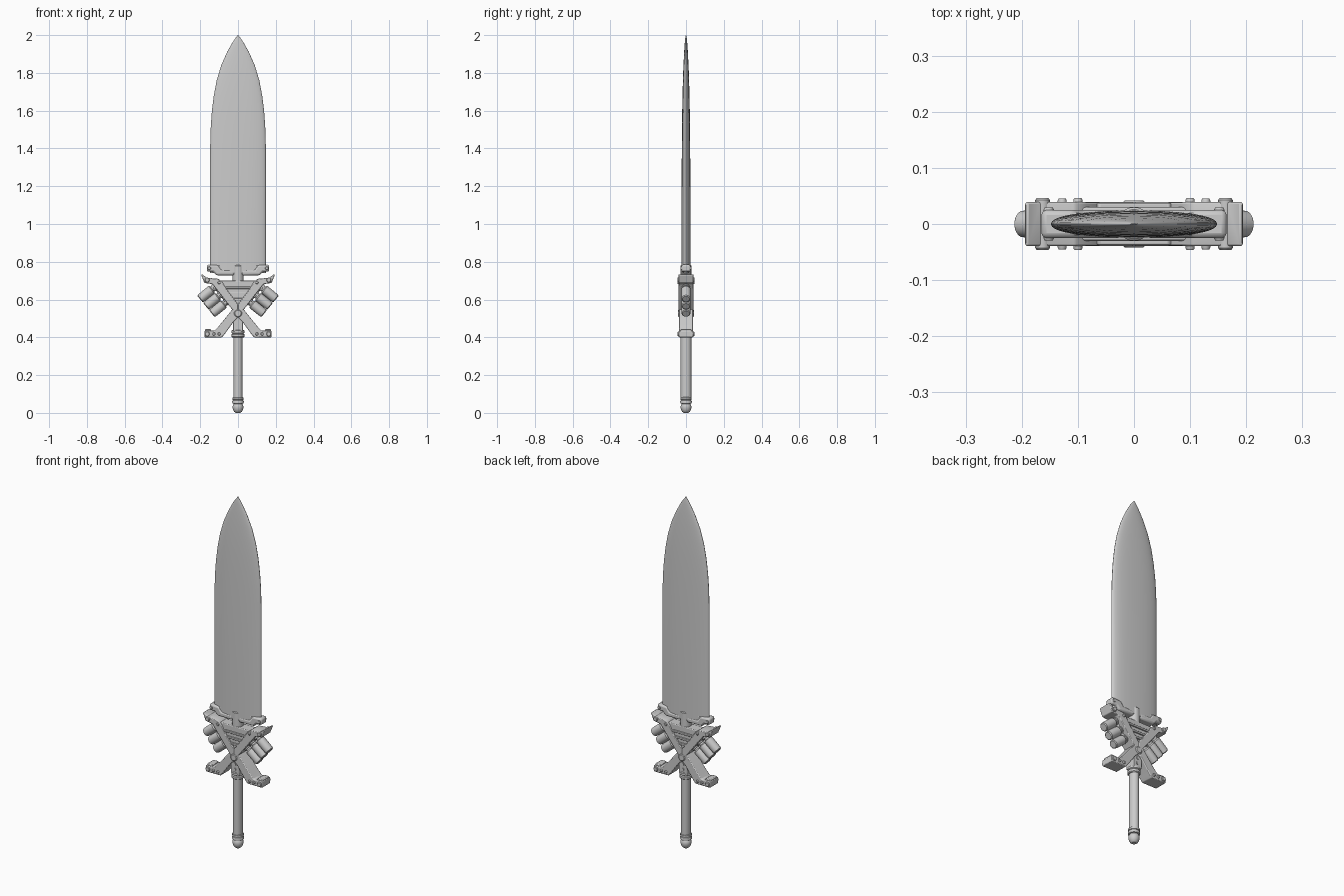
import bpy, bmesh, math
from mathutils import Vector

if "Cube" in bpy.data.objects:
    bpy.data.objects.remove(bpy.data.objects["Cube"])


def finish(name, bm, bevel=0.0, smooth=True):
    bmesh.ops.recalc_face_normals(bm, faces=bm.faces)
    me = bpy.data.meshes.new(name)
    bm.to_mesh(me)
    bm.free()
    ob = bpy.data.objects.new(name, me)
    bpy.context.collection.objects.link(ob)
    if bevel:
        mod = ob.modifiers.new("bevel", 'BEVEL')
        mod.width, mod.segments, mod.limit_method = bevel, 2, 'ANGLE'
    if smooth:
        bpy.ops.object.select_all(action='DESELECT')
        bpy.context.view_layer.objects.active = ob
        ob.select_set(True)
        bpy.ops.object.shade_smooth_by_angle(angle=math.radians(35))
    return ob


def plate(name, pts, half_y, bevel=0.004):
    """Extrude an x-z outline symmetrically in y."""
    bm = bmesh.new()
    f = bm.faces.new([bm.verts.new((x, -half_y, z)) for x, z in pts])
    new = bmesh.ops.extrude_face_region(bm, geom=[f])["geom"]
    bmesh.ops.translate(bm, vec=(0, 2 * half_y, 0),
                        verts=[v for v in new if isinstance(v, bmesh.types.BMVert)])
    return finish(name, bm, bevel)


def loft(name, rings):
    """Skin a list of closed vertex rings and cap both ends."""
    bm = bmesh.new()
    vs = [[bm.verts.new(p) for p in r] for r in rings]
    n = len(vs[0])
    for a, b in zip(vs, vs[1:]):
        for i in range(n):
            bm.faces.new((a[i], a[(i + 1) % n], b[(i + 1) % n], b[i]))
    bm.faces.new(vs[0])
    bm.faces.new(vs[-1])
    return finish(name, bm)


def turned(name, start, axis, profile, n=24, squash=1.0):
    """Revolve (distance, radius) pairs about an axis; squash narrows it sideways."""
    w = Vector(axis).normalized()
    u = w.cross(Vector((0, 1, 0)))
    u = u.normalized() if u.length > 0.01 else Vector((1, 0, 0))
    v = w.cross(u)
    return loft(name, [[Vector(start) + w * d + u * (r * squash * math.cos(2 * math.pi * i / n))
                        + v * (r * math.sin(2 * math.pi * i / n)) for i in range(n)]
                       for d, r in profile])


def mirrored(pts, s):
    return [(s * x, z) for x, z in pts]


# Blade: lens sections (height, half width, half thickness)
sections = [(0.74, .148, .024), (1.0, .148, .024), (1.2, .148, .0235), (1.42, .147, .022),
            (1.52, .144, .021), (1.6, .138, .020), (1.68, .128, .0185), (1.76, .113, .0165),
            (1.84, .089, .0135), (1.91, .058, .010), (1.96, .030, .0065),
            (1.985, .013, .004), (2.0, .001, .001)]
rings = []
for z, w, t in sections:
    ring = []
    for i in range(40):
        c, s = math.cos(i * math.pi / 20), math.sin(i * math.pi / 20)
        ring.append((math.copysign(w * abs(c) ** .9, c), math.copysign(t * abs(s) ** .9, s), z))
    rings.append(ring)
loft("blade", rings)

# Grip, pommel and collars
turned("grip", (0, 0, .07), (0, 0, 1), [(0, .0285), (.34, .0285)], squash=.88)
turned("pommel", (0, 0, 0), (0, 0, 1),
       [(0, .012), (.006, .02), (.016, .026), (.03, .029), (.042, .027), (.048, .023),
        (.05, .03), (.06, .031), (.066, .029), (.068, .026), (.07, .03), (.08, .03), (.083, .026)])
turned("lower_collar", (0, 0, .40), (0, 0, 1),
       [(0, .03), (.004, .034), (.016, .034), (.02, .029), (.024, .034), (.036, .034), (.04, .028)])
plate("neck_block", [(-.027, .43), (.027, .43), (.027, .56), (-.027, .56)], .029)
turned("blade_socket", (0, 0, .66), (0, 0, 1), [(0, .03), (.118, .03), (.122, .026)])

# Slotted centre plate with louvres
plate("centre_plate", [(-.105, .70), (.105, .70), (.07, .64), (0, .55), (-.07, .64)], .030)
for z, w in ((.663, .062), (.632, .05), (.601, .034)):
    plate("louvre", [(-w, z - .006), (w, z - .006), (w + .006, z), (w, z + .006),
                     (-w, z + .006), (-w - .006, z)], .037, .002)

# Pivot bolt and small neck bolts, through both faces
turned("pivot", (0, -.042, .527), (0, 1, 0), [(0, .016), (.004, .021), (.080, .021), (.084, .016)])
for z in (.455, .485):
    turned("neck_bolt", (0, -.033, z), (0, 1, 0), [(0, .009), (.066, .009)], 12)

wing = [(.195, .73), (.19, .735), (.165, .715), (.105, .71), (.085, .695), (.06, .655),
        (0, .575), (0, .515), (.035, .553), (.105, .643), (.135, .682), (.178, .688)]
leg = [(0, .57), (.03, .548), (.105, .455), (.125, .435), (.178, .435), (.178, .40),
       (.085, .40), (.072, .415), (.02, .487), (0, .505)]
elbow = [(.02, .757), (.088, .757), (.105, .782), (.165, .785), (.165, .748), (.132, .748),
         (.115, .728), (.02, .728)]

for s, side in ((1, "right"), (-1, "left")):
    # Crossed guard arms, feet and top elbows
    plate(side + "_wing", mirrored(wing, s), .039)
    plate(side + "_leg", mirrored(leg, s), .038)
    plate(side + "_elbow", mirrored(elbow, s), .025, .009)
    plate(side + "_blade_rest", mirrored([(.03, .762), (.16, .768), (.16, .783), (.045, .779)], s), .02)
    plate(side + "_foot_pad", mirrored([(.143, .43), (.175, .43), (.175, .443), (.143, .443)], s), .03)

    # Rivets: x, z, radius, half length
    for x, z, r, h in ((.163, .704, .013, .046), (.1, .69, .008, .046), (.128, .418, .008, .045),
                       (.163, .418, .013, .044), (.1, .418, .008, .046), (.152, .766, .009, .029)):
        turned(side + "_rivet", (s * x, -h, z), (0, 1, 0),
               [(0, r * .8), (.003, r), (2 * h - .003, r), (2 * h, r * .8)], 14)

    # Three stubby cylinders hanging off each wing, with narrower necks
    out = Vector((s * .776, 0, -.63))
    along = Vector((-s * .63, 0, -.776))
    for k in range(3):
        tip = Vector((s * .217, 0, .622)) + along * (.025 + .05 * k)
        turned(side + "_cylinder", tip, -out,
               [(0, .019), (.004, .0235), (.022, .025), (.078, .025), (.082, .021),
                (.084, .016), (.092, .016), (.093, .021), (.101, .021), (.102, .015), (.13, .015)])
    # Rail joining the cylinder necks to the wing
    a = Vector((s * .217, 0, .622)) - out * .108
    turned(side + "_cylinder_rail", a, along, [(.01, .014), (.14, .014)], 12)
